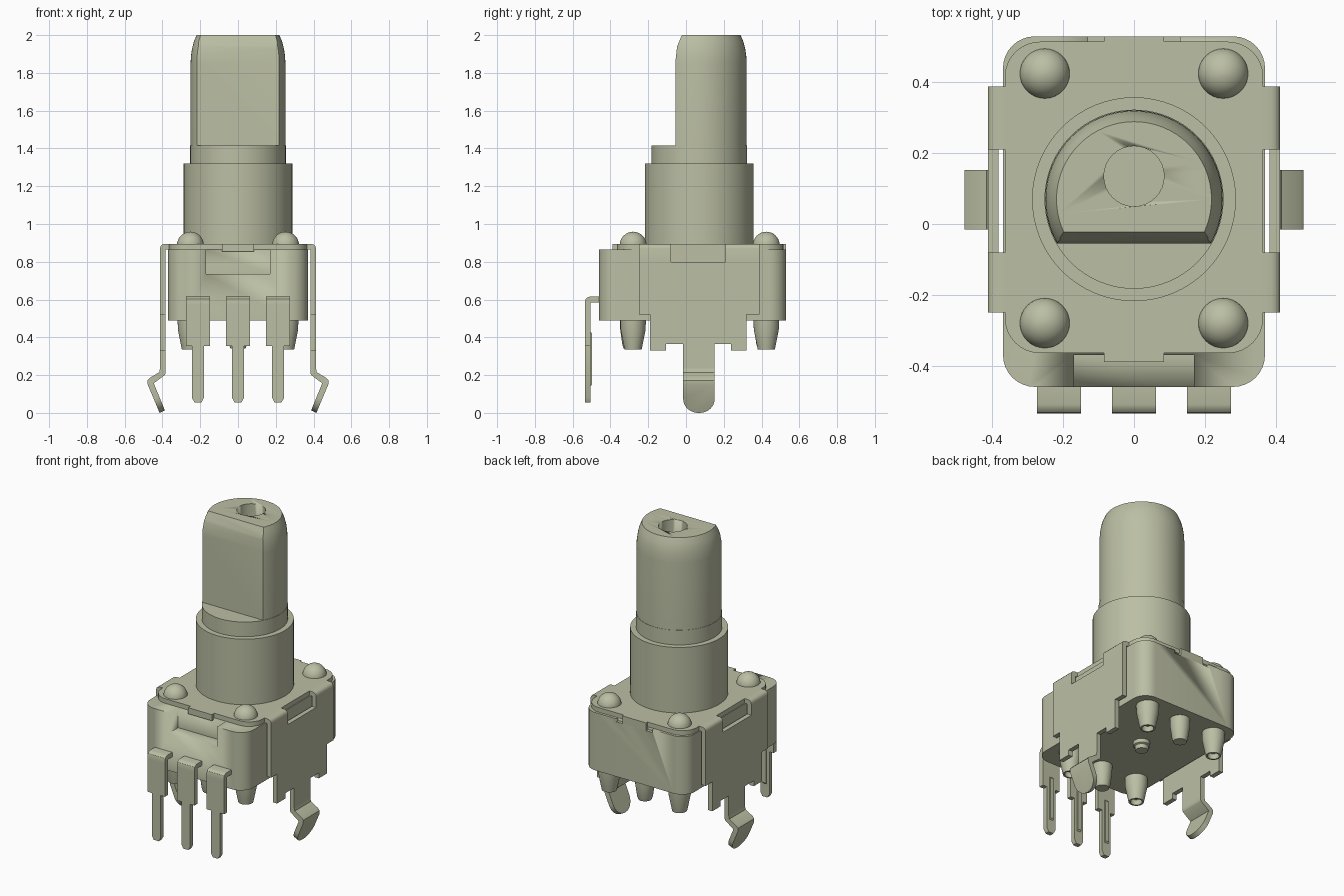
import bpy, bmesh, math
from mathutils import Vector

cube = bpy.data.objects.get("Cube")
if cube:
    bpy.data.objects.remove(cube, do_unlink=True)

mat = bpy.data.materials.new("sage grey")
COL = (0.50, 0.52, 0.37, 1)
mat.diffuse_color = COL
mat.use_nodes = True
mat.node_tree.nodes["Principled BSDF"].inputs["Base Color"].default_value = COL
AXIS_Y = 0.07  # shaft axis


def finish(name, bm):
    bmesh.ops.recalc_face_normals(bm, faces=bm.faces[:])
    me = bpy.data.meshes.new(name)
    bm.to_mesh(me)
    bm.free()
    me.materials.append(mat)
    ob = bpy.data.objects.new(name, me)
    bpy.context.collection.objects.link(ob)
    bpy.ops.object.select_all(action='DESELECT')
    bpy.context.view_layer.objects.active = ob
    ob.select_set(True)
    bpy.ops.object.shade_smooth_by_angle(angle=math.radians(32))
    return ob


def prism_bm(pts, axis, lo, hi):
    """Extrude a 2D outline along an axis; the outline uses the other two axes in order."""
    bm = bmesh.new()

    def place(p, d):
        co = list(p)
        co.insert("xyz".index(axis), d)
        return bm.verts.new(co)
    a = [place(p, lo) for p in pts]
    b = [place(p, hi) for p in pts]
    bm.faces.new(a)
    bm.faces.new(b)
    n = len(pts)
    for i in range(n):
        j = (i + 1) % n
        bm.faces.new((a[i], a[j], b[j], b[i]))
    return bm


def prism(name, pts, axis, lo, hi):
    return finish(name, prism_bm(pts, axis, lo, hi))


def box(name, x0, x1, y0, y1, z0, z1):
    return prism(name, [(x0, y0), (x1, y0), (x1, y1), (x0, y1)], 'z', z0, z1)


def rounded_rect(x0, x1, y0, y1, r, n=8):
    pts = []
    corners = [(x1 - r, y1 - r), (x0 + r, y1 - r), (x0 + r, y0 + r), (x1 - r, y0 + r)]
    for k, (cx, cy) in enumerate(corners):
        for i in range(n + 1):
            a = math.pi / 2 * (k + i / n)
            pts.append((cx + r * math.cos(a), cy + r * math.sin(a)))
    return pts


def lathe_bm(profile, x, y, n=48):
    """Revolve (radius, z) points about a vertical axis, capping both ends."""
    bm = bmesh.new()
    rings = []
    for r, z in profile:
        rings.append([bm.verts.new((x + r * math.cos(2 * math.pi * i / n),
                                    y + r * math.sin(2 * math.pi * i / n), z)) for i in range(n)])
    for a, b in zip(rings, rings[1:]):
        for i in range(n):
            j = (i + 1) % n
            bm.faces.new((a[i], a[j], b[j], b[i]))
    bm.faces.new(rings[0])
    bm.faces.new(rings[-1])
    return bm


def lathe(name, profile, x, y, n=48):
    return finish(name, lathe_bm(profile, x, y, n))


def cut(ob, cutter):
    mod = ob.modifiers.new("cut", 'BOOLEAN')
    mod.operation = 'DIFFERENCE'
    mod.solver = 'EXACT'
    mod.object = cutter
    bpy.context.view_layer.objects.active = ob
    bpy.ops.object.modifier_apply(modifier=mod.name)
    bpy.data.objects.remove(cutter, do_unlink=True)


# Housing with a front notch and a shallow back notch
body = prism("housing", rounded_rect(-0.37, 0.37, -0.46, 0.53, 0.09), 'z', 0.49, 0.865)
cut(body, box("front_notch_cutter", -0.17, 0.17, -0.6, -0.37, 0.735, 1.0))
cut(body, box("back_notch_cutter", -0.13, 0.13, 0.51, 0.6, 0.845, 1.0))

# Metal cover plate with front and back tabs
prism("cover_plate", rounded_rect(-0.365, 0.365, -0.365, 0.515, 0.1), 'z', 0.865, 0.895)
box("front_tab", -0.085, 0.085, -0.39, -0.36, 0.855, 0.895)
box("back_tab", -0.085, 0.085, 0.51, 0.53, 0.845, 0.895)

# Bushing, collar and D-shaped shaft
lathe("bushing", [(0.288, 0.89), (0.288, 1.32)], 0, AXIS_Y, 64)
lathe("shaft_collar", [(0.253, 1.31), (0.253, 1.415)], 0, AXIS_Y, 64)
bm = lathe_bm([(0.251, 1.41), (0.251, 1.85), (0.249, 1.89), (0.243, 1.93), (0.234, 1.965), (0.219, 2.0)],
              0, AXIS_Y, 64)
flat = [(-0.055, 1.3), (-0.055, 1.87), (-0.047, 1.94), (-0.022, 2.0)]
for (y0, z0), (y1, z1) in zip(flat, flat[1:]):
    bmesh.ops.bisect_plane(bm, geom=bm.verts[:] + bm.edges[:] + bm.faces[:], dist=1e-5,
                           plane_co=Vector((0, y0, z0)), plane_no=Vector((0, z0 - z1, y1 - y0)),
                           clear_outer=True)
    bmesh.ops.holes_fill(bm, edges=[e for e in bm.edges if e.is_boundary], sides=0)
shaft = finish("shaft", bm)
cut(shaft, lathe("hole_cutter", [(0.085, 1.85), (0.085, 2.1)], 0, 0.135, 32))

# Rivets: domed heads above, hollow stubs below
for x in (-0.252, 0.252):
    for y in (-0.28, 0.425):
        dome = [(0.071 * math.cos(a), 0.888 + 0.071 * math.sin(a))
                for a in [math.pi / 2 * i / 8 for i in range(8)]] + [(0.002, 0.959)]
        lathe("rivet_head", dome, x, y, 32)
        lathe("rivet_stub", [(0.035, 0.37), (0.035, 0.335), (0.045, 0.335), (0.05, 0.36),
                             (0.066, 0.44), (0.068, 0.5)], x, y, 32)
# Solid locating pegs
for y in (-0.29, 0.42):
    lathe("locating_peg", [(0.04, 0.34), (0.047, 0.36), (0.058, 0.44), (0.06, 0.5)], 0, y, 32)
lathe("centre_peg", [(0.036, 0.435), (0.04, 0.445), (0.04, 0.46), (0.05, 0.465), (0.05, 0.5)],
      0, AXIS_Y, 32)

# Side brackets: bent ears, side plate and kinked snap leg
ear = [(0.36, 0.895), (0.388, 0.895), (0.403, 0.89), (0.41, 0.882), (0.413, 0.87),
       (0.413, 0.80), (0.383, 0.80), (0.383, 0.865), (0.36, 0.865)]
plate = [(-0.25, 0.80), (-0.25, 0.52), (-0.19, 0.52), (-0.19, 0.33), (-0.105, 0.33), (-0.105, 0.365),
         (-0.015, 0.365), (-0.015, 0.235), (0.152, 0.235), (0.152, 0.365), (0.238, 0.365),
         (0.238, 0.33), (0.32, 0.33), (0.32, 0.52), (0.388, 0.52), (0.388, 0.80)]
leg = [(0.383, 0.235), (0.413, 0.235), (0.417, 0.215), (0.468, 0.185), (0.479, 0.172), (0.478, 0.15),
       (0.415, 0.0), (0.387, 0.013), (0.446, 0.157), (0.388, 0.2), (0.383, 0.21)]
for s, side in ((1, "left"), (-1, "right")):
    def flip(pts):
        return [(s * x, z) for x, z in pts]
    for y0, y1 in ((-0.25, -0.08), (0.21, 0.388)):
        prism(side + "_bracket_ear", flip(ear), 'y', y0, y1)
    prism(side + "_bracket_plate", plate, 'x', min(s * 0.383, s * 0.413), max(s * 0.383, s * 0.413))
    bm = prism_bm(flip(leg), 'y', -0.015, 0.152)
    tips = [e for e in bm.edges if all(v.co.z < 0.03 for v in e.verts)
            and abs(e.verts[0].co.y - e.verts[1].co.y) < 1e-4]
    bmesh.ops.bevel(bm, geom=tips, offset=0.08, segments=8, profile=0.5, affect='EDGES')
    finish(side + "_snap_leg", bm)

# Three terminal pins with bent tops and stiffening ribs
half = [(0.0625, 0.57), (0.0625, 0.355), (0.032, 0.355), (0.032, 0.08), (0.018, 0.055)]
bend = [(-0.44, 0.615), (-0.51, 0.615), (-0.523, 0.611), (-0.532, 0.602), (-0.535, 0.588),
        (-0.535, 0.57), (-0.505, 0.57), (-0.505, 0.585), (-0.44, 0.585)]
for x in (-0.212, 0, 0.212):
    outline = [(x + w, z) for w, z in half] + [(x - w, z) for w, z in reversed(half)]
    prism("terminal_pin", outline, 'y', -0.535, -0.505)
    prism("terminal_bend", bend, 'x', x - 0.0625, x + 0.0625)
    prism("terminal_rib", [(-0.506, 0.43), (-0.497, 0.42), (-0.497, 0.15), (-0.506, 0.14)],
          'x', x - 0.013, x + 0.013)
